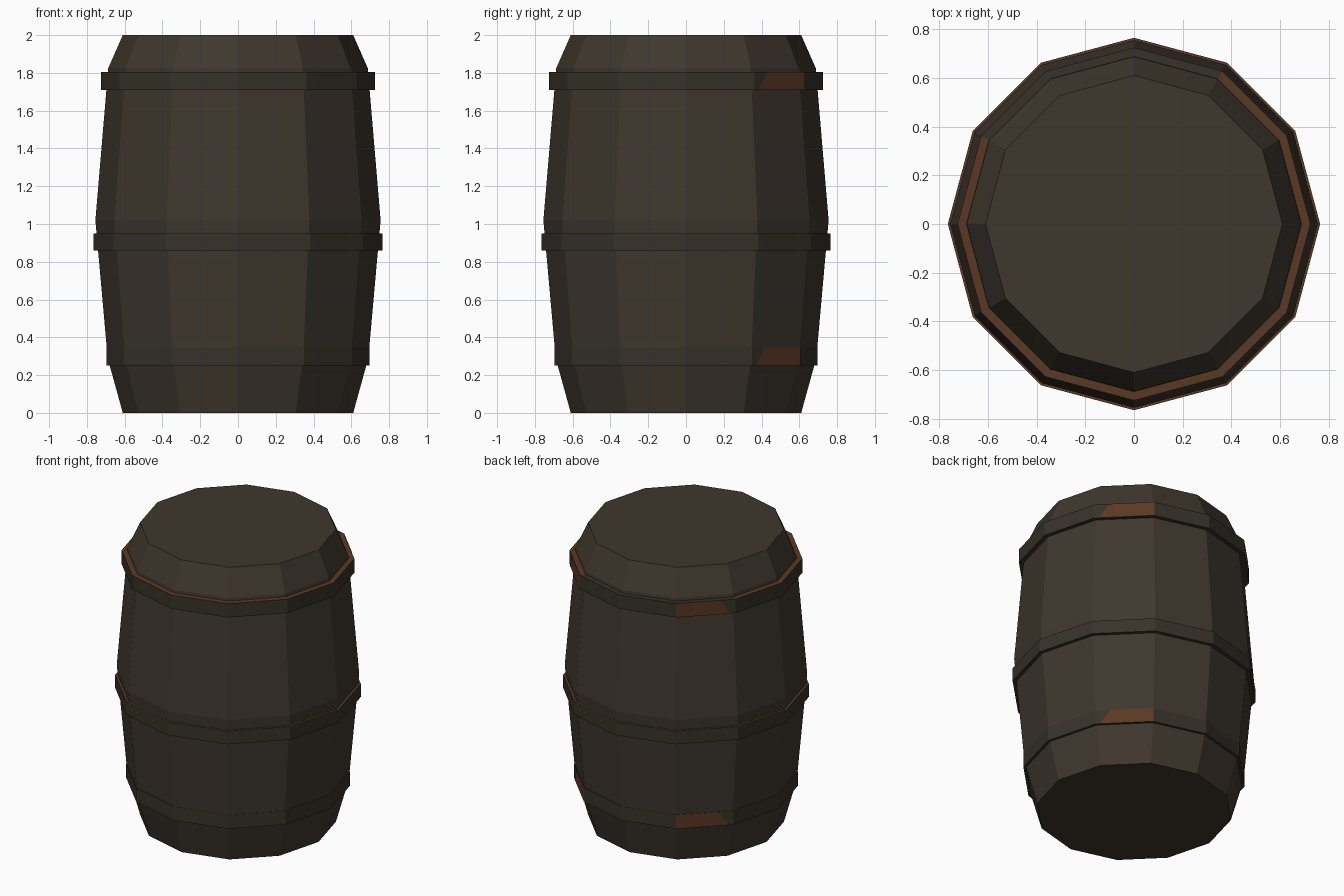
import bpy, bmesh, math

if "Cube" in bpy.data.objects:
    bpy.data.objects.remove(bpy.data.objects["Cube"])

SIDES = 12


def material(name, rgb):
    lin = [((c / 255 + 0.055) / 1.055) ** 2.4 for c in rgb]
    m = bpy.data.materials.new(name)
    m.diffuse_color = (*lin, 1)
    m.use_nodes = True
    m.node_tree.nodes["Principled BSDF"].inputs["Base Color"].default_value = m.diffuse_color
    return m


WOOD = material("dark wood", (63, 55, 46))
BAND = material("dark iron", (55, 50, 41))
RUST = material("rust brown", (90, 57, 35))


def point(r, k, z):
    a = math.tau * k / SIDES
    return (r * math.cos(a), r * math.sin(a), z)


def make(name, bm, mats):
    bmesh.ops.recalc_face_normals(bm, faces=bm.faces)
    me = bpy.data.meshes.new(name)
    bm.to_mesh(me)
    bm.free()
    for m in mats:
        me.materials.append(m)
    ob = bpy.data.objects.new(name, me)
    bpy.context.collection.objects.link(ob)
    return ob


def lathe(bm, profile, closed):
    rings = [[bm.verts.new(point(r, k, z)) for k in range(SIDES)] for r, z in profile]
    pairs = list(zip(rings, rings[1:]))
    if closed:
        pairs.append((rings[-1], rings[0]))
    else:
        bm.faces.new(rings[0])
        bm.faces.new(rings[-1])
    for a, b in pairs:
        for k in range(SIDES):
            n = (k + 1) % SIDES
            bm.faces.new((a[k], a[n], b[n], b[k]))


# Barrel body with flat lids
bm = bmesh.new()
lathe(bm, [(0.61, 0), (0.69, 0.29), (0.755, 1.02), (0.687, 1.825), (0.61, 2)], False)
make("barrel_body", bm, [WOOD])


# Hoops: rusty upper rims, the top one plain along part of the back
def hoop(name, r, inner, z0, z1, plain_sides):
    bm = bmesh.new()
    lathe(bm, [(inner, z0), (r, z0), (r, z1), (inner, z1)], True)
    for f in bm.faces:
        c = f.calc_center_median()
        side = int(math.degrees(math.atan2(c.y, c.x)) % 360 // 30)
        if c.z > z1 - 0.001 and side not in plain_sides:
            f.material_index = 1
    make(name, bm, [BAND, RUST])


hoop("bottom_hoop", 0.697, 0.66, 0.25, 0.345, range(SIDES))
hoop("middle_hoop", 0.765, 0.72, 0.86, 0.95, ())
hoop("top_hoop", 0.725, 0.67, 1.71, 1.805, (2, 3, 4))

# Rust patches on the two back diagonals of the top and bottom hoops
for label, r, z0, z1 in (("bottom", 0.697, 0.25, 0.345), ("top", 0.725, 1.71, 1.805)):
    bm = bmesh.new()
    for start, end in ((2, 1), (4, 5)):
        a, b = point(r + 0.002, start, 0), point(r + 0.002, end, 0)
        quad = []
        for t, z in ((0, z0), (0.92, z0), (0.74, z1), (0, z1)):
            quad.append(bm.verts.new((a[0] + (b[0] - a[0]) * t, a[1] + (b[1] - a[1]) * t, z)))
        # keep both patches facing outward
        bm.faces.new(quad if end > start else quad[::-1])
    me = bpy.data.meshes.new(label + "_rust_patches")
    bm.to_mesh(me)
    bm.free()
    me.materials.append(RUST)
    bpy.context.collection.objects.link(bpy.data.objects.new(label + "_rust_patches", me))
